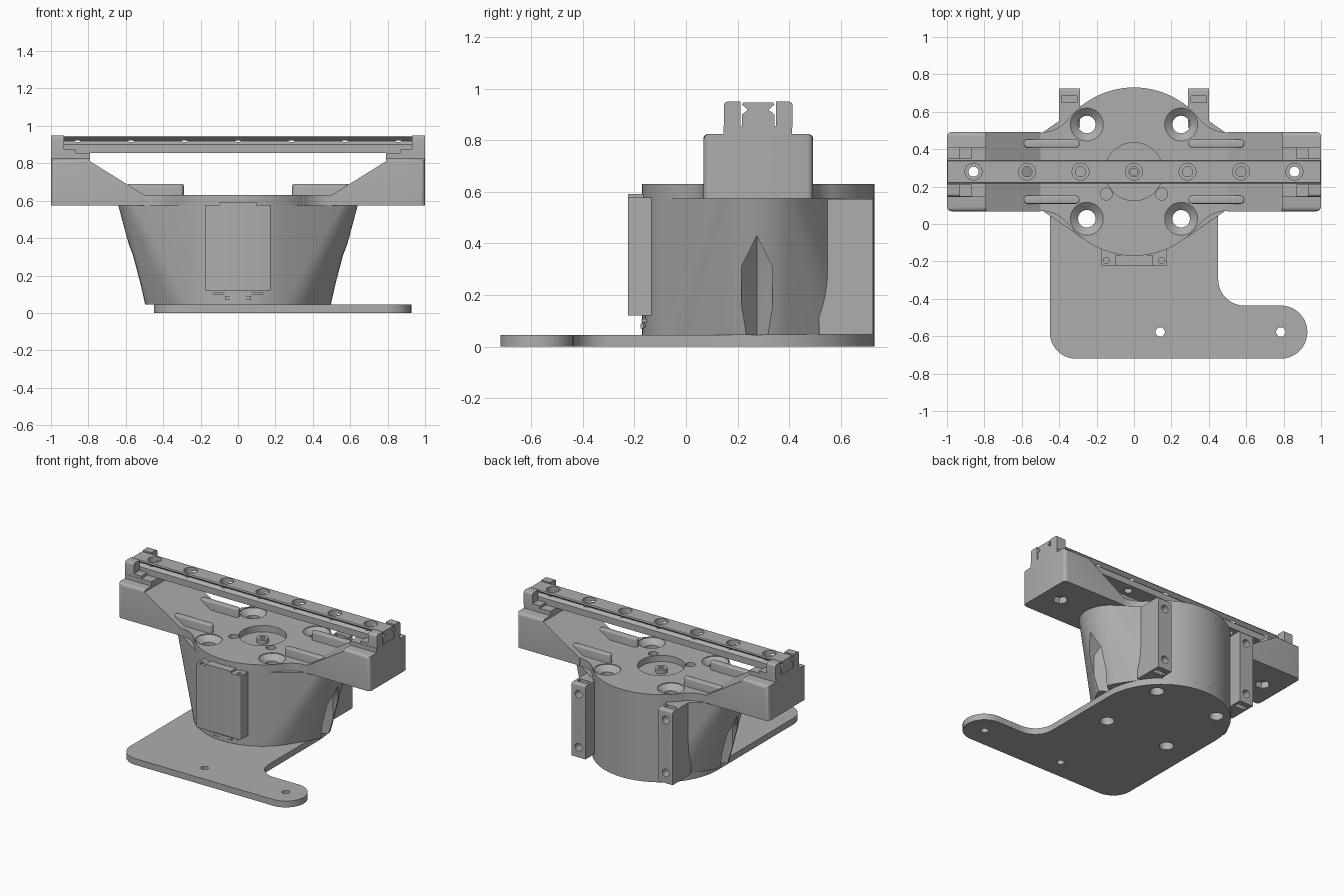
import bpy, bmesh
from math import cos, sin, radians, pi
from mathutils import Vector

cube = bpy.data.objects.get("Cube")
if cube:
    bpy.data.objects.remove(cube, do_unlink=True)

grey = bpy.data.materials.new("plain_grey")
grey.use_nodes = True
COLOUR = (0.42, 0.42, 0.42, 1)
grey.diffuse_color = COLOUR
grey.node_tree.nodes["Principled BSDF"].inputs["Base Color"].default_value = COLOUR

CY = 0.28      # y of the hub axis
R = 0.45       # hub radius


def finish(name, bm):
    bmesh.ops.recalc_face_normals(bm, faces=bm.faces)
    mesh = bpy.data.meshes.new(name)
    bm.to_mesh(mesh)
    bm.free()
    mesh.materials.append(grey)
    ob = bpy.data.objects.new(name, mesh)
    bpy.context.collection.objects.link(ob)
    return ob


def loft(name, rings):
    bm = bmesh.new()
    rows = [[bm.verts.new(p) for p in ring] for ring in rings]
    n = len(rows[0])
    bm.faces.new(rows[0])
    bm.faces.new(rows[-1])
    for a, b in zip(rows, rows[1:]):
        for i in range(n):
            j = (i + 1) % n
            bm.faces.new((a[i], a[j], b[j], b[i]))
    return finish(name, bm)


def prism(name, pts, lo, hi, axis="z"):
    place = {"z": lambda p, h: (p[0], p[1], h),
             "y": lambda p, h: (p[0], h, p[1]),
             "x": lambda p, h: (h, p[0], p[1])}[axis]
    return loft(name, [[place(p, h) for p in pts] for h in (lo, hi)])


def arc(cx, cy, r, a0, a1, n=12):
    angles = [radians(a0 + (a1 - a0) * i / n) for i in range(n + 1)]
    return [(cx + r * cos(a), cy + r * sin(a)) for a in angles]


def box(name, x0, x1, y0, y1, z0, z1):
    x0, x1 = sorted((x0, x1))
    return prism(name, [(x0, y0), (x1, y0), (x1, y1), (x0, y1)], z0, z1)


def rod(name, a, b, r, lo, hi, axis="z", n=32):
    return prism(name, arc(a, b, r, 0, 360 - 360 / n, n - 1), lo, hi, axis)


def turned(name, x, y, profile, n=32):
    # stack of circles given as (radius, z)
    return loft(name, [[(p[0], p[1], z) for p in arc(x, y, r, 0, 360 - 360 / n, n - 1)]
                       for r, z in profile])


def activate(ob):
    bpy.ops.object.select_all(action="DESELECT")
    ob.select_set(True)
    bpy.context.view_layer.objects.active = ob


def cut(ob, cutters):
    activate(ob)
    for c in cutters:
        mod = ob.modifiers.new("cut", "BOOLEAN")
        mod.operation, mod.solver, mod.object = "DIFFERENCE", "EXACT", c
        bpy.ops.object.modifier_apply(modifier=mod.name)
        bpy.data.objects.remove(c, do_unlink=True)


def bevel(ob, width, test):
    # round the edges whose two ends satisfy the test
    bm = bmesh.new()
    bm.from_mesh(ob.data)
    edges = [e for e in bm.edges if test(e.verts[0].co, e.verts[1].co)]
    bmesh.ops.bevel(bm, geom=edges, offset=width, segments=4, profile=0.5, affect="EDGES")
    bm.to_mesh(ob.data)
    bm.free()


BOLTS = [(sx * 0.252, CY + sy * 0.252) for sx in (-1, 1) for sy in (-1, 1)]

# Base plate with side arm
outline = (arc(0, CY, R, 0, 180, 40) + arc(-0.31, -0.58, 0.14, 180, 270)
           + arc(0.785, -0.578, 0.142, 270, 450, 20) + arc(0.59, -0.296, 0.14, 270, 180))
base = prism("base_plate", outline, 0, 0.045)
cut(base, [rod("c", x, y, 0.047, -0.1, 0.2) for x, y in BOLTS]
    + [rod("c", x, -0.578, 0.025, -0.1, 0.2) for x in (0.14, 0.785)])


# Flared body: a round hub with side lobes that spread towards the top
def lobed_ring(d, z, r=0.2, n=96):
    pts = []
    for i in range(n):
        c, s = cos(2 * pi * (i + 0.5) / n), sin(2 * pi * (i + 0.5) / n)
        if abs(c) > (R - r) / d:
            pts.append(((d if c > 0 else -d) + r * c, CY + r * s, z))
        else:
            pts.append((R * c, CY + R * s, z))
    return pts


body = loft("flared_body", [lobed_ring(0.3, 0.045), lobed_ring(0.44, 0.575)])


# Pointed V grooves in the two sides
def groove(side):
    bm = bmesh.new()
    half = 0.06
    for z in (-0.1, 0.31):
        for x, y in ((0.44, 0), (0.52, half), (0.52, -half), (0.8, half), (0.8, -half)):
            bm.verts.new((side * x, CY - 0.005 + y, z))
    for x in (0.47, 0.8):
        bm.verts.new((side * x, CY - 0.005, 0.43))
    bmesh.ops.convex_hull(bm, input=bm.verts)
    return finish("groove_cutter", bm)


cut(body, [groove(1), groove(-1)]
    + [rod("c", x, y, 0.047, -0.1, 0.8) for x, y in BOLTS])

# Top plate: disc blended into the crossbeam
quarter = arc(0.5, 0.4, 0.19, 270, 218.7, 10) + arc(0, 0, R, 38.7, 90, 20)
half = quarter + [(-x, y) for x, y in reversed(quarter[:-1])]
outline = [(x, CY + y) for x, y in half] + [(-x, CY - y) for x, y in half]
plate = prism("top_plate", outline, 0.575, 0.63)
cut(plate, [turned("c", x, y, [(0.047, 0.4), (0.047, 0.59), (0.088, 0.625), (0.088, 0.7)])
            for x, y in BOLTS]
    + [rod("c", 0, CY, 0.155, 0.585, 0.7, n=48)]
    + [rod("c", s * 0.148, 0.16, 0.032, 0.6, 0.7) for s in (-1, 1)])

hub = rod("hub_boss", 0, CY, 0.04, 0.58, 0.615)
cut(hub, [rod("c", 0, CY, 0.018, 0.59, 0.7)])

for s, side in ((1, "left"), (-1, "right")):
    # Crossbeam ends with ramps
    profile = [(0.5, 0.575), (1, 0.575), (1, 0.825), (0.79, 0.825), (0.79, 0.81), (0.5, 0.63)]
    beam = prism(side + "_beam_end", [(s * x, z) for x, z in profile], CY - 0.212, CY + 0.212, "y")
    bevel(beam, 0.025, lambda a, b: (abs(a.x) > 0.99 and abs(b.x) > 0.99 and abs(a.y - b.y) < 0.01)
          or (a.z > 0.82 and b.z > 0.82 and abs(a.y - b.y) < 0.01))
    cut(beam, [rod("c", s * 0.858, CY, 0.027, 0.4, 1),
               rod("c", s * 0.858, CY, 0.05, 0.4, 0.62, n=6)])

    # Rail seat and stepped end clamps
    seat = box(side + "_rail_seat", s * 0.79, s * 1, CY - 0.135, CY + 0.13, 0.82, 0.856)
    cut(seat, [rod("c", s * 0.858, CY, 0.027, 0.4, 1)])
    for t, end in ((1, "rear"), (-1, "front")):
        y0, y1 = sorted((CY + t * 0.068, CY + t * 0.133))
        post = box(f"{side}_{end}_clamp", s * 0.93, s * 1, y0, y1, 0.85, 0.95)
        bevel(post, 0.015, lambda a, b: a.z > 0.94 and b.z > 0.94
              and min(abs(a.y - CY), abs(b.y - CY)) > 0.1)
        box(f"{side}_{end}_clamp_step", s * 0.87, s * 0.935, y0, y1, 0.85, 0.875)

        # Raised ribs on the plate
        yc = CY + t * 0.15
        rib = prism(f"{side}_{end}_rib", arc(s * 0.44 + 0.128, yc, 0.022, -90, 90, 8)
                    + arc(s * 0.44 - 0.128, yc, 0.022, 90, 270, 8), 0.6, 0.69)
        bevel(rib, 0.008, lambda a, b: a.z > 0.68 and b.z > 0.68)

    # Rear mounting blocks
    block = box(side + "_rear_block", s * 0.29, s * 0.402, 0.515, 0.725, 0.047, 0.572)
    bevel(block, 0.012, lambda a, b: a.y > 0.7 and b.y > 0.7 and a.z > 0.5 and b.z > 0.5)
    cut(block, [rod("c", s * 0.346, z, 0.027, 0.64, 0.8, "y") for z in (0.12, 0.5)]
        + [box("c", s * 0.305, s * 0.387, 0.65, 0.685, z, z + 0.06) for z in (0.02, 0.54)])

# Slide rail with V grooves and counterbored holes
side_pts = [(0.063, 0.855), (0.063, 0.9), (0.04, 0.918), (0.063, 0.938), (0.058, 0.946)]
rail = prism("slide_rail", [(CY + y, z) for y, z in side_pts]
             + [(CY - y, z) for y, z in reversed(side_pts)], -0.998, 0.998, "x")
cut(rail, [turned("c", 0.286 * i, CY, [(0.027, 0.8), (0.027, 0.9), (0.045, 0.9001), (0.045, 1)])
           for i in range(-3, 4)])

# Front housing with top tab and lower catch
housing = box("front_housing", -0.175, 0.175, -0.225, -0.13, 0.12, 0.578)
bevel(housing, 0.008, lambda a, b: a.y < -0.2 and b.y < -0.2 and abs(a.x - b.x) < 0.01)
cut(housing, [rod("c", s * 0.147, -0.195, 0.016, 0.53, 0.7, n=20) for s in (-1, 1)])
box("housing_top_tab", -0.1, 0.1, -0.225, -0.165, 0.57, 0.592)
box("housing_catch", -0.13, 0.13, -0.172, -0.14, 0.095, 0.108)
box("housing_catch_neck", -0.11, 0.11, -0.162, -0.13, 0.075, 0.122)
box("housing_catch_foot", -0.07, 0.07, -0.176, -0.15, 0.07, 0.09)

# Smooth round walls, keep corners crisp
for ob in bpy.context.collection.objects:
    if ob.type == "MESH" and ob.data.materials and ob.data.materials[0] == grey:
        activate(ob)
        bpy.ops.object.shade_smooth_by_angle(angle=radians(30))
